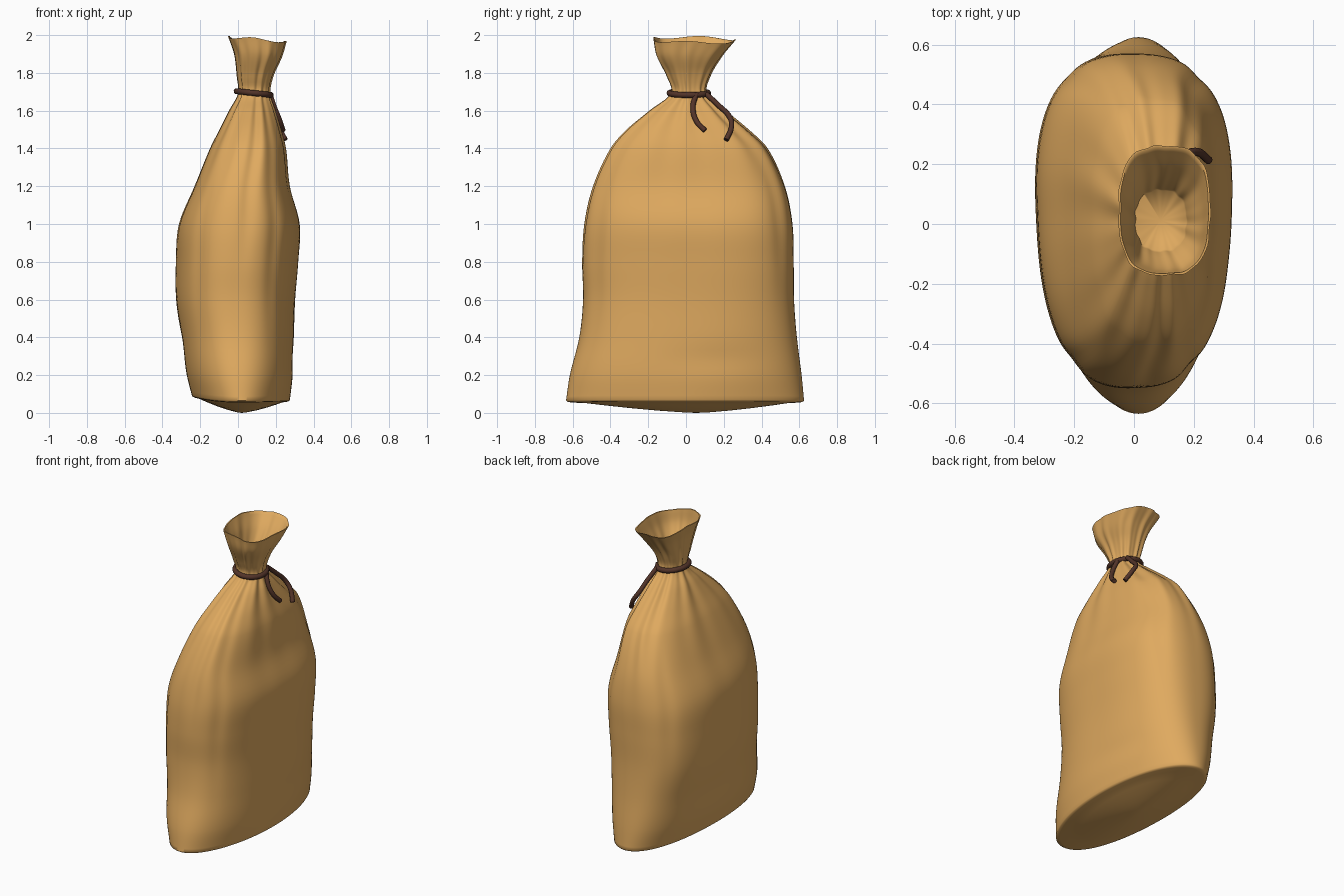
import bpy, bmesh, math

if "Cube" in bpy.data.objects:
    bpy.data.objects.remove(bpy.data.objects["Cube"])

def material(name, rgb):
    m = bpy.data.materials.new(name)
    m.diffuse_color = (*rgb, 1)
    m.use_nodes = True
    m.node_tree.nodes["Principled BSDF"].inputs["Base Color"].default_value = m.diffuse_color
    return m

CLOTH = material("tan cloth", (0.74, 0.40, 0.115))
CORD = material("dark brown cord", (0.085, 0.034, 0.022))

# Outer profile rows: z, x min, x max, y min, y max, squareness, pleat depth
ROWS = [
    (0.065, -0.245, 0.275, -0.635, 0.625, 2.0, 0.0),
    (0.20, -0.275, 0.29, -0.615, 0.612, 2.2, 0.0),
    (0.40, -0.30, 0.295, -0.565, 0.587, 2.4, 0.0),
    (0.60, -0.325, 0.30, -0.545, 0.572, 2.55, 0.0),
    (0.80, -0.325, 0.315, -0.55, 0.57, 2.6, 0.0),
    (1.00, -0.31, 0.325, -0.54, 0.565, 2.6, 0.005),
    (1.20, -0.23, 0.275, -0.495, 0.525, 2.7, 0.015),
    (1.40, -0.15, 0.255, -0.405, 0.435, 2.6, 0.045),
    (1.50, -0.10, 0.23, -0.32, 0.335, 2.5, 0.07),
    (1.60, -0.05, 0.20, -0.20, 0.215, 2.4, 0.11),
    (1.69, -0.003, 0.172, -0.085, 0.115, 2.3, 0.13),
    (1.78, -0.008, 0.188, -0.105, 0.13, 2.5, 0.11),
    (1.89, -0.022, 0.235, -0.16, 0.195, 2.7, 0.07),
    (1.975, -0.054, 0.258, -0.175, 0.265, 2.8, 0.03),
]
SIDES = 144

def slope(i):
    a, b = ROWS[max(i - 1, 0)], ROWS[min(i + 1, len(ROWS) - 1)]
    return [(q - p) / (b[0] - a[0]) for p, q in zip(a, b)]

def between(i, u):
    """Smooth interpolation from row i to row i + 1."""
    a, b, h = ROWS[i], ROWS[i + 1], ROWS[i + 1][0] - ROWS[i][0]
    return [(2*u**3 - 3*u*u + 1) * p + (u**3 - 2*u*u + u) * h * s
            + (3*u*u - 2*u**3) * q + (u**3 - u*u) * h * e
            for p, q, s, e in zip(a, b, slope(i), slope(i + 1))]

# Long soft folds: angle, height, angular width, vertical reach, depth
FOLDS = [(-0.95, 0.95, 0.10, 0.40, 0.02), (-2.25, 0.90, 0.10, 0.38, 0.02),
         (0.95, 1.10, 0.10, 0.35, 0.02), (2.20, 1.05, 0.11, 0.35, 0.025),
         (-1.45, 1.10, 0.12, 0.25, 0.015), (0.25, 0.28, 0.40, 0.07, 0.025),
         (2.9, 0.35, 0.45, 0.10, 0.02)]

def ring_points(row, inset=0.0):
    z, x0, x1, y0, y1, n, pleat = row
    cx, cy = (x0 + x1) / 2, (y0 + y1) / 2
    a, b = (x1 - x0) / 2 - inset, (y1 - y0) / 2 - inset
    if inset:
        pleat *= 0.5
    skew = 0.09 * math.exp(-((z - 0.8) / 0.45)**2)   # fuller towards the back
    pts = []
    for k in range(SIDES):
        t = 2 * math.pi * k / SIDES
        c, s = math.cos(t), math.sin(t)
        f = (abs(c)**n + abs(s)**n) ** (-1 / n)
        # gathered pleats by the tie
        f *= 1 - pleat * (0.5 - 0.32 * math.cos(11 * t) - 0.18 * math.cos(17 * t + 1.3))
        # broad folds in the body
        for ft, fz, wt, wz, d in FOLDS:
            dt = (t - ft + math.pi) % (2 * math.pi) - math.pi
            f *= 1 - d * math.exp(-(dt / wt)**2 - ((z - fz) / wz)**2)
        x, y = cx + a * f * c * (1 + skew * s), cy + b * f * s
        low = max(0, 1 - z / 0.45)            # lifted sides of the base
        high = max(0, (z - 1.82) / 0.155)     # uneven rim
        zz = z + low * 0.02 * c * c * (1 - 0.7 * c)
        zz += high * (-0.014 * c + 0.007 * math.cos(4 * t + 0.6) - 0.004 * s)
        pts.append((x, y, zz))
    return pts

# Sack: base, body, rim and the inside of the mouth as one skin
rings = []
edge = ring_points(ROWS[0])
for s in (0.1, 0.3, 0.5, 0.7, 0.85, 0.95, 0.985):
    rings.append([(0.02 + (x - 0.02) * s, 0.06 + (y - 0.06) * s,
                   z * s**1.4 - (0.006 if s > 0.9 else 0.0)) for x, y, z in edge])
outer = [between(i, j / 6) for i in range(len(ROWS) - 1) for j in range(6)] + [list(ROWS[-1])]
rings += [ring_points(r) for r in outer]
rings += [ring_points(r, 0.008) for r in reversed(outer) if r[0] > 1.75]

bm = bmesh.new()
loops = [[bm.verts.new(p) for p in ring] for ring in rings]
for lo, hi in zip(loops, loops[1:]):
    for k in range(SIDES):
        m = (k + 1) % SIDES
        bm.faces.new((lo[k], lo[m], hi[m], hi[k]))
for ring, z in ((loops[0], 0.0), (loops[-1], 1.745)):
    mid = bm.verts.new((sum(v.co.x for v in ring) / SIDES,
                        sum(v.co.y for v in ring) / SIDES, z))
    for k in range(SIDES):
        bm.faces.new((ring[k], ring[(k + 1) % SIDES], mid))
bmesh.ops.recalc_face_normals(bm, faces=bm.faces)
mesh = bpy.data.meshes.new("sack")
bm.to_mesh(mesh)
bm.free()
mesh.materials.append(CLOTH)
sack = bpy.data.objects.new("sack", mesh)
bpy.context.collection.objects.link(sack)

def select(ob):
    bpy.ops.object.select_all(action='DESELECT')
    ob.select_set(True)
    bpy.context.view_layer.objects.active = ob

select(sack)
bpy.ops.object.shade_smooth_by_angle(angle=math.radians(60))

def cord(name, points, closed=False, radius=0.016):
    cu = bpy.data.curves.new(name, 'CURVE')
    cu.dimensions = '3D'
    cu.bevel_depth, cu.bevel_resolution = radius, 3
    cu.resolution_u, cu.use_fill_caps = 8, True
    sp = cu.splines.new('BEZIER')
    sp.bezier_points.add(len(points) - 1)
    for bp, p in zip(sp.bezier_points, points):
        bp.co = p
        bp.handle_left_type = bp.handle_right_type = 'AUTO'
    sp.use_cyclic_u = closed
    cu.materials.append(CORD)
    ob = bpy.data.objects.new(name, cu)
    bpy.context.collection.objects.link(ob)
    select(ob)
    bpy.ops.object.convert(target='MESH')
    bpy.ops.object.shade_smooth_by_angle(angle=math.radians(50))

# Tie around the neck and its two hanging ends
tie = []
for k in range(12):
    t = 2 * math.pi * k / 12
    c, s = math.cos(t), math.sin(t)
    tie.append((0.083 + 0.09 * c, 0.015 + 0.102 * s, 1.693 - 0.010 * c))
cord("neck_tie", tie, closed=True)
cord("tie_end_short", [(0.168, 0.055, 1.69), (0.192, 0.037, 1.62),
                       (0.222, 0.055, 1.545), (0.238, 0.10, 1.495)], radius=0.014)
cord("tie_end_long", [(0.14, 0.105, 1.69), (0.16, 0.17, 1.63), (0.18, 0.232, 1.565),
                      (0.215, 0.24, 1.51), (0.25, 0.213, 1.445)], radius=0.014)
